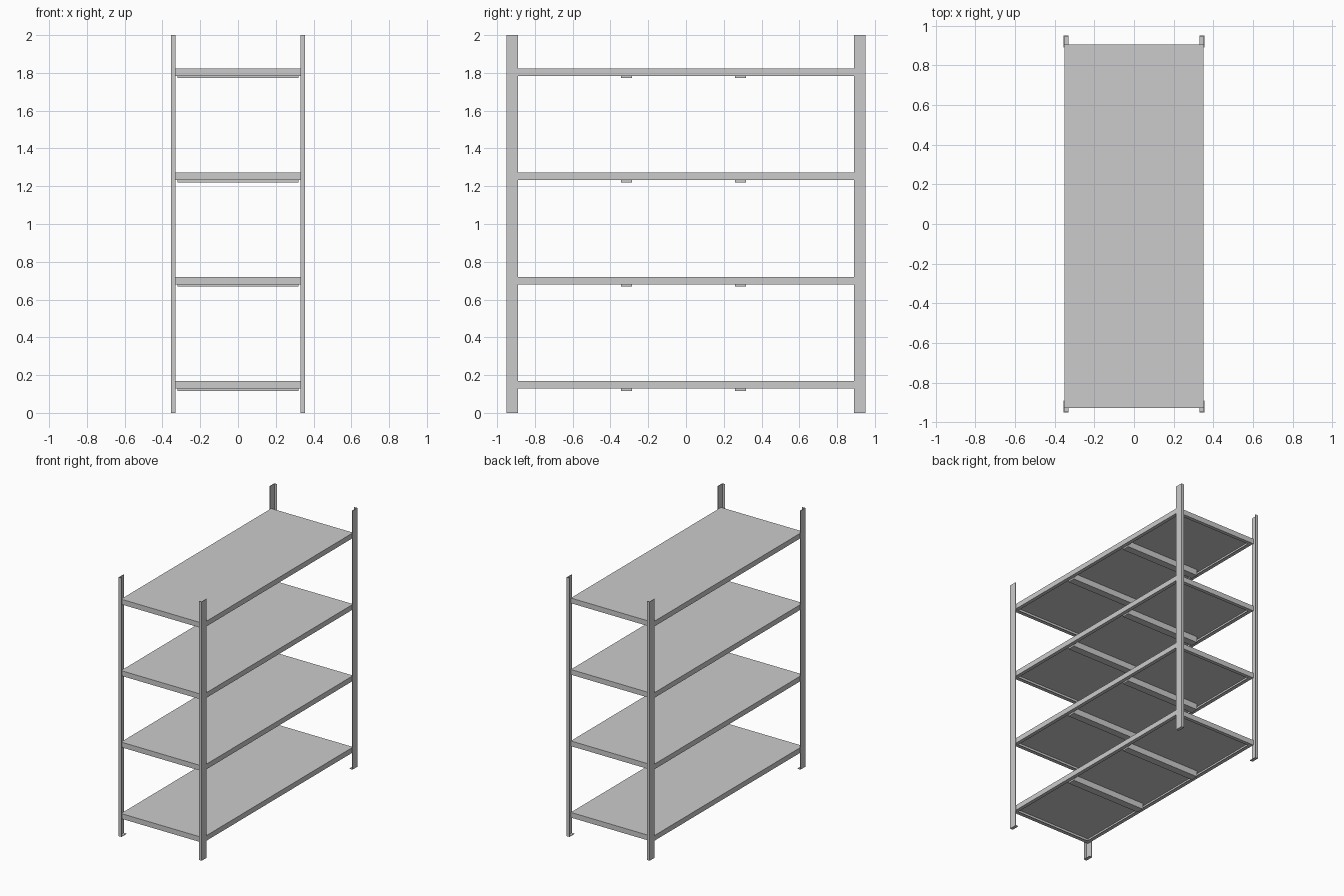
import bpy, bmesh
from mathutils import Vector

if "Cube" in bpy.data.objects:
    bpy.data.objects.remove(bpy.data.objects["Cube"])


def make(name, boxes):
    """One mesh object from (min corner, max corner) boxes."""
    bm = bmesh.new()
    for lo, hi in boxes:
        lo, hi = Vector(lo), Vector(hi)
        vs = bmesh.ops.create_cube(bm, size=1)["verts"]
        bmesh.ops.scale(bm, vec=hi - lo, verts=vs)
        bmesh.ops.translate(bm, vec=(lo + hi) / 2, verts=vs)
    me = bpy.data.meshes.new(name)
    bm.to_mesh(me)
    bm.free()
    ob = bpy.data.objects.new(name, me)
    bpy.context.collection.objects.link(ob)
    return ob


def extrude_profile(name, pts, height):
    """Vertical prism from an xy outline."""
    bm = bmesh.new()
    f = bm.faces.new([bm.verts.new((x, y, 0)) for x, y in pts])
    ext = bmesh.ops.extrude_face_region(bm, geom=[f])["geom"]
    top = [v for v in ext if isinstance(v, bmesh.types.BMVert)]
    bmesh.ops.translate(bm, vec=(0, 0, height), verts=top)
    bmesh.ops.recalc_face_normals(bm, faces=bm.faces)
    me = bpy.data.meshes.new(name)
    bm.to_mesh(me)
    bm.free()
    ob = bpy.data.objects.new(name, me)
    bpy.context.collection.objects.link(ob)
    return ob


def mirror_corners(ob):
    m = ob.modifiers.new("corners", "MIRROR")
    m.use_axis = (True, True, False)


T = 0.004                    # sheet thickness
PX, PY = 0.355, 0.95         # outer post corner
IX, IY = 0.331, 0.89         # inner post limits

# Angle-section posts with small foot plates
post = extrude_profile("corner_post", [
    (PX, PY), (IX, PY), (IX, PY - T), (PX - T, PY - T), (PX - T, IY), (PX, IY)], 2.0)
mirror_corners(post)
foot = make("foot_plate", [((IX, IY, 0), (PX - T, PY - T, T))])
mirror_corners(foot)

# Shelf trays: panel, folded edges, return lips and two stiffeners
SX, Y0, Y1 = 0.350, -0.928, 0.906
LIP, DEPTH = 0.028, 0.040
for i in range(4):
    top = 0.168 + 0.552 * i
    low = top - DEPTH
    under = top - T
    make(f"shelf_panel_{i+1}", [((-SX, Y0, under), (SX, Y1, top))])
    rim = []
    for s in (-1, 1):        # long sides
        for w, z0, z1 in ((T, low, under), (LIP, low, low + T)):
            a, b = sorted((s * SX, s * (SX - w)))
            rim.append(((a, Y0, z0), (b, Y1, z1)))
    for y, s in ((Y0, 1), (Y1, -1)):   # short ends
        for w, z0, z1 in ((T, low, under), (LIP, low, low + T)):
            a, b = sorted((y, y + s * w))
            rim.append(((-SX, a, z0), (SX, b, z1)))
    make(f"shelf_rim_{i+1}", rim)
    make(f"shelf_stiffeners_{i+1}", [
        ((-0.321, y - 0.029, top - 0.051), (0.321, y + 0.029, under))
        for y in (-0.314, 0.288)])
